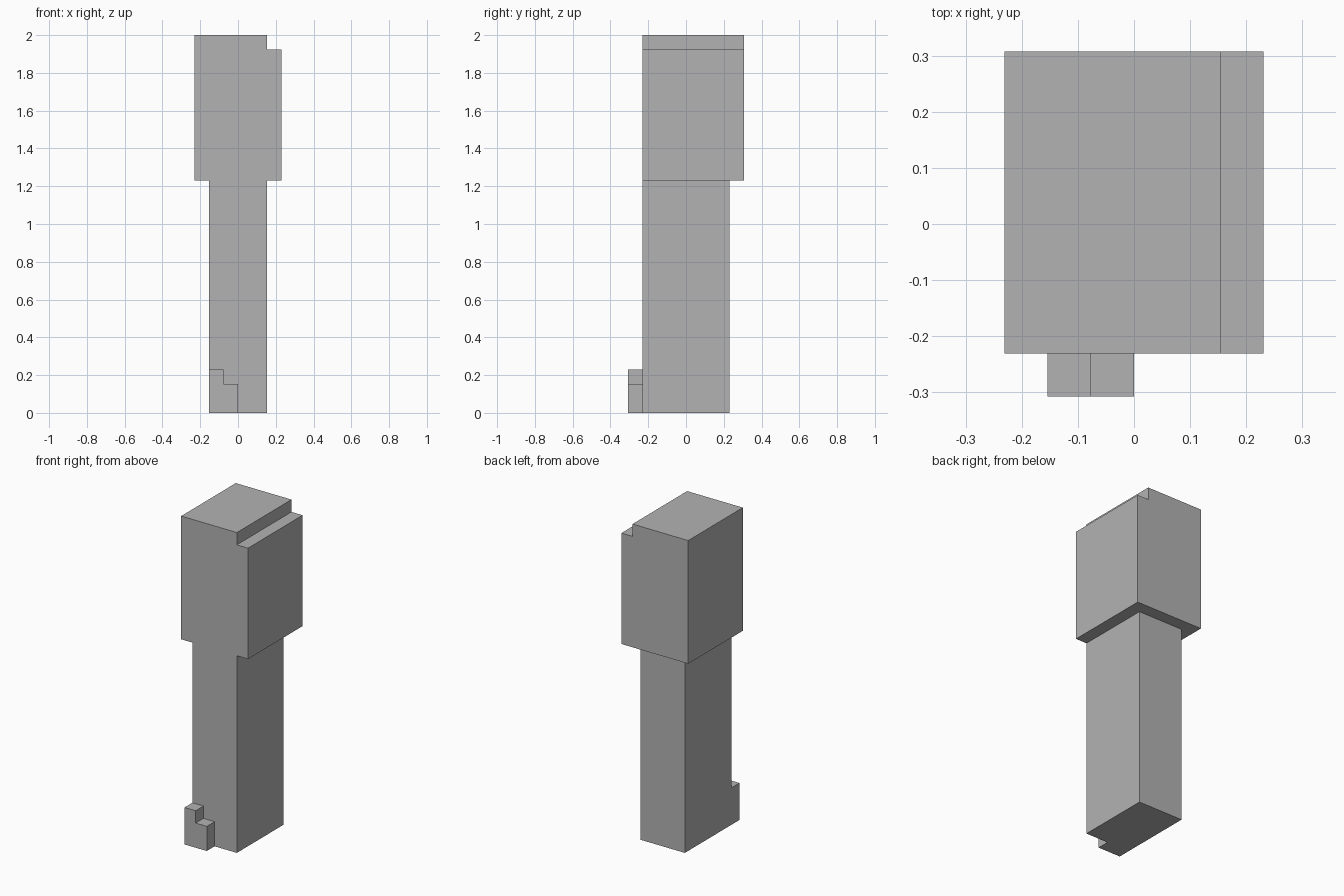
import bpy
import bmesh

cube = bpy.data.objects.get("Cube")
if cube:
    bpy.data.objects.remove(cube, do_unlink=True)

U = 2 / 26  # block size: the model is 26 blocks tall

grey = bpy.data.materials.new("plain grey")
grey.use_nodes = True
colour = (0.45, 0.45, 0.45, 1)
grey.diffuse_color = colour
grey.node_tree.nodes["Principled BSDF"].inputs["Base Color"].default_value = colour


def extrude_profile(name, profile, front, back):
    """Extrude an x-z outline, given in blocks, from front to back along y."""
    bm = bmesh.new()
    face = bm.faces.new([bm.verts.new((x * U, front * U, z * U)) for x, z in profile])
    new = bmesh.ops.extrude_face_region(bm, geom=[face])["geom"]
    verts = [g for g in new if isinstance(g, bmesh.types.BMVert)]
    bmesh.ops.translate(bm, verts=verts, vec=(0, (back - front) * U, 0))
    bmesh.ops.recalc_face_normals(bm, faces=bm.faces)
    mesh = bpy.data.meshes.new(name)
    bm.to_mesh(mesh)
    bm.free()
    mesh.materials.append(grey)
    obj = bpy.data.objects.new(name, mesh)
    bpy.context.collection.objects.link(obj)
    return obj


# Tall shaft
extrude_profile("shaft", [(-2, 0), (2, 0), (2, 16), (-2, 16)], -3, 3)

# Head block with a notch along its top left edge
extrude_profile("head", [(-3, 16), (3, 16), (3, 25), (2, 25), (2, 26), (-3, 26)], -3, 4)

# Small stepped block at the foot of the front
extrude_profile("foot_step", [(-2, 0), (0, 0), (0, 2), (-1, 2), (-1, 3), (-2, 3)], -4, -3)
